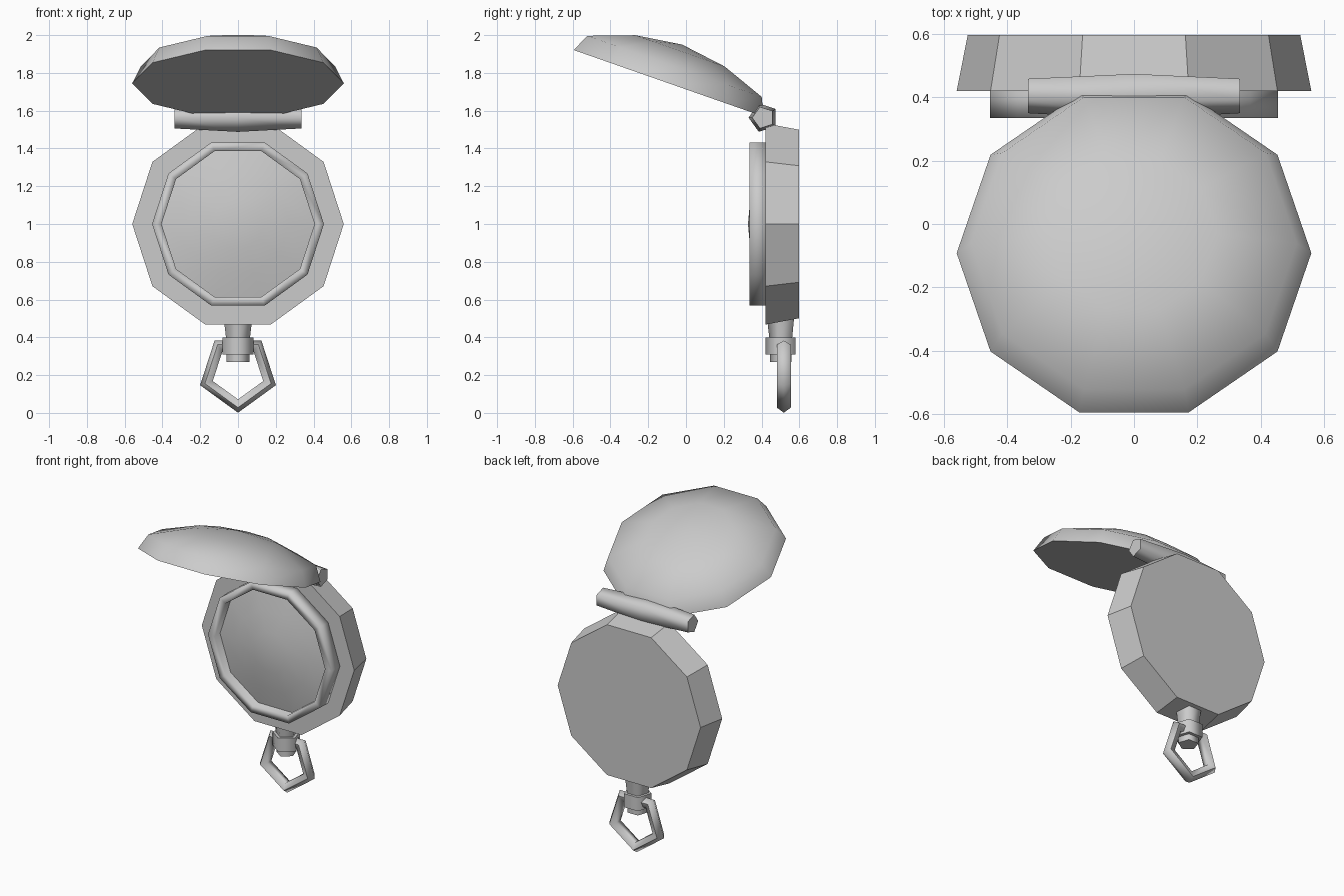
import bpy, bmesh, math
from mathutils import Matrix, Vector

if "Cube" in bpy.data.objects:
    bpy.data.objects.remove(bpy.data.objects["Cube"])


def lathe(name, profile, sides, place, phase=0.0, smooth=35):
    """Spin (radius, height) points about local z; open ends are capped, radius 0 makes a tip."""
    bm = bmesh.new()
    rings = []
    for r, h in profile:
        if r == 0:
            rings.append([bm.verts.new((0, 0, h))])
        else:
            angles = [phase + 2 * math.pi * i / sides for i in range(sides)]
            rings.append([bm.verts.new((r * math.cos(a), r * math.sin(a), h)) for a in angles])
    for a, b in zip(rings, rings[1:]):
        for i in range(sides):
            j = (i + 1) % sides
            if len(b) == 1:
                bm.faces.new((a[i], a[j], b[0]))
            else:
                bm.faces.new((a[i], a[j], b[j], b[i]))
    for ring in (rings[0], rings[-1]):
        if len(ring) > 1:
            bm.faces.new(ring)
    bmesh.ops.recalc_face_normals(bm, faces=bm.faces)
    bm.transform(place)
    mesh = bpy.data.meshes.new(name)
    bm.to_mesh(mesh)
    bm.free()
    obj = bpy.data.objects.new(name, mesh)
    bpy.context.collection.objects.link(obj)
    shade(obj, smooth)
    return obj


def shade(obj, angle):
    bpy.ops.object.select_all(action='DESELECT')
    obj.select_set(True)
    bpy.context.view_layer.objects.active = obj
    bpy.ops.object.shade_smooth_by_angle(angle=math.radians(angle))


def at(x, y, z, degrees=0, axis='X'):
    return Matrix.Translation(Vector((x, y, z))) @ Matrix.Rotation(math.radians(degrees), 4, axis)


# Case, ten-sided, narrowing slightly to the back (local height runs towards -y)
front = at(0, 0.42, 1.0, 90)
lathe("case", [(0.525, -0.177), (0.56, 0)], 10, front, smooth=20)

# Raised rim and the domed glass inside it
lathe("rim", [(0.455, -0.01), (0.455, 0.085), (0.405, 0.085), (0.405, 0.005)], 10, front, smooth=95)
lathe("glass", [(0.405, -0.005), (0.405, 0.03), (0.27, 0.06), (0.135, 0.08), (0, 0.092)],
      10, front, smooth=40)

# Open lid: flat underside, domed top, tilted back on the hinge
lathe("lid", [(0.56, 0), (0.514, 0.095), (0.263, 0.182), (0, 0.217)], 10,
      at(0, -0.092, 1.745, -19.3), smooth=60)

# Five-sided hinge barrel, thicker in the middle
lathe("hinge", [(0.06, -0.335), (0.079, 0), (0.06, 0.335)], 5,
      at(0, 0.41, 1.563, 90, 'Y'), phase=-math.pi / 2, smooth=75)

# Stem with collar below the case
lathe("stem", [(0.063, 0.27), (0.063, 0.31), (0.0875, 0.31), (0.0875, 0.40),
               (0.067, 0.40), (0.083, 0.53)], 5,
      at(0, 0.508, 0), phase=-math.pi / 2, smooth=75)

# Hanging loop threaded through the collar
bpy.ops.mesh.primitive_torus_add(major_segments=5, minor_segments=5, major_radius=0.172,
                                 minor_radius=0.039, location=(0, 0.518, 0.212),
                                 rotation=(math.pi / 2, math.pi / 2, 0))
loop = bpy.context.object
loop.name = "hanging_loop"
shade(loop, 75)
